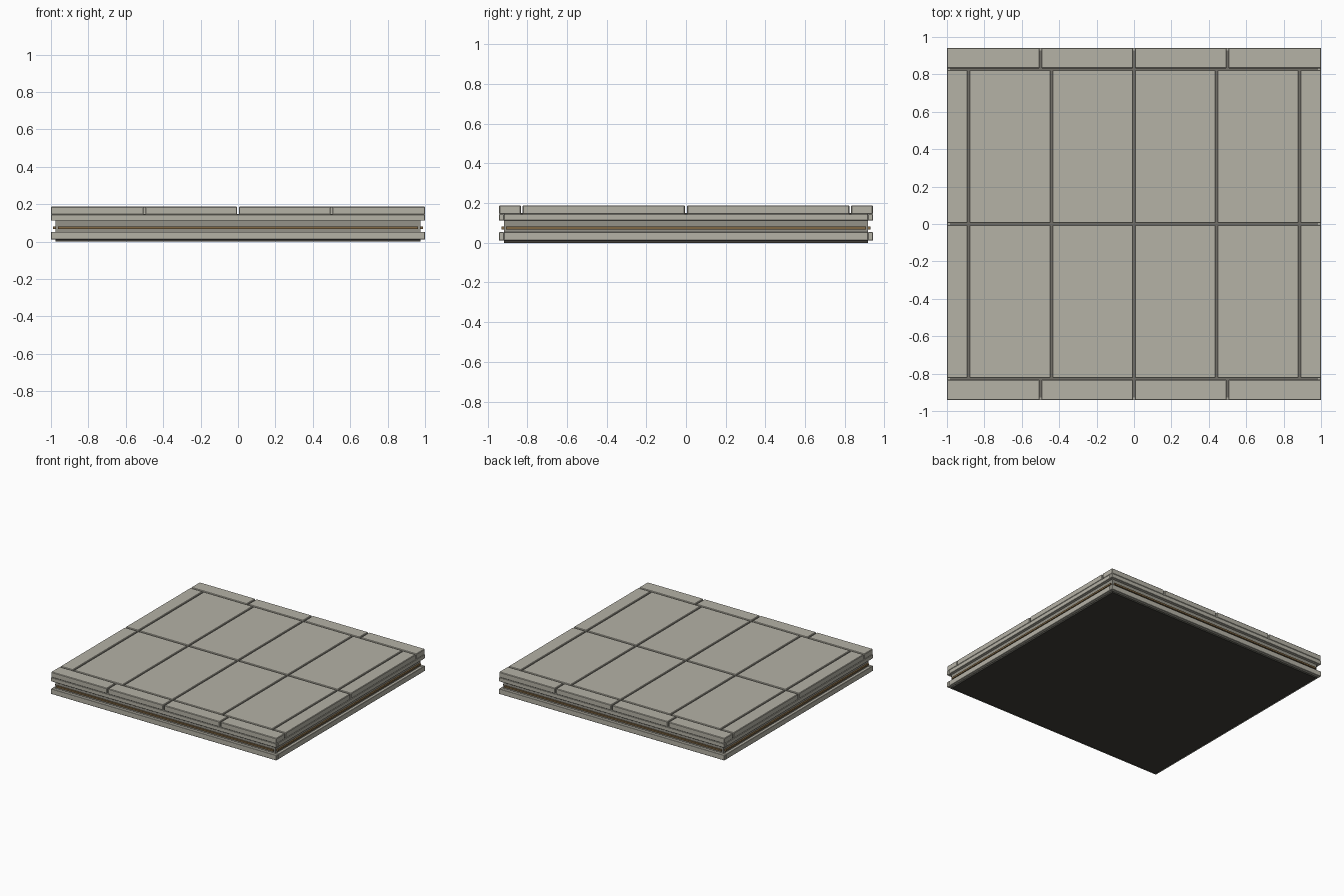
import bpy, bmesh

if "Cube" in bpy.data.objects:
    bpy.data.objects.remove(bpy.data.objects["Cube"])


def material(name, rgb):
    m = bpy.data.materials.new(name)
    m.diffuse_color = (*rgb, 1)
    m.use_nodes = True
    m.node_tree.nodes["Principled BSDF"].inputs["Base Color"].default_value = m.diffuse_color
    return m


STONE = material("stone", (0.46, 0.445, 0.38))
JOINT = material("joint", (0.17, 0.16, 0.14))
CORE = material("core_stone", (0.30, 0.29, 0.25))
BASE = material("dark_base", (0.05, 0.048, 0.04))
BRASS = material("bronze", (0.22, 0.14, 0.06))


def block(name, x, y, z, mat, bevel=0.0):
    """Box given by its (min, max) range on each axis, with optional chamfer."""
    bm = bmesh.new()
    bmesh.ops.create_cube(bm, size=1)
    for v in bm.verts:
        v.co = [r[0] if c < 0 else r[1] for c, r in zip(v.co, (x, y, z))]
    me = bpy.data.meshes.new(name)
    bm.to_mesh(me)
    bm.free()
    me.materials.append(mat)
    ob = bpy.data.objects.new(name, me)
    bpy.context.collection.objects.link(ob)
    if bevel:
        mod = ob.modifiers.new("chamfer", "BEVEL")
        mod.width = bevel
        mod.segments = 1
    return ob


def span(a, b, sign):
    return (a, b) if sign > 0 else (-b, -a)


CX, CY = 0.976, 0.917      # core half sizes
OX, OY = 1.0, 0.942        # outer half sizes

# Dark underside, recessed core and the bed beneath the paving
block("base_plate", (-CX, CX), (-CY, CY), (0, 0.012), BASE)
block("core", (-CX, CX), (-CY, CY), (0.012, 0.144), CORE)
block("joint_bed", (-0.985, 0.985), (-0.927, 0.927), (0.144, 0.149), JOINT)

# Ring mouldings and bronze strips on all four sides
for s, fb, lr in ((-1, "front", "left"), (1, "back", "right")):
    for name, z in (("plinth", (0.011, 0.053)), ("cornice", (0.112, 0.144))):
        block(f"{name}_{fb}", (-OX, OX), span(CY, OY, s), z, STONE, 0.002)
        block(f"{name}_{lr}", span(CX, OX, s), (-CY, CY), z, STONE, 0.002)
    strip = (0.068, 0.081)
    block(f"strip_{fb}", (-0.963, 0.963), span(CY, 0.93, s), strip, BRASS)
    block(f"strip_{lr}", span(CX, 0.988, s), (-0.907, 0.907), strip, BRASS)

# Paving: border slabs, edge slabs and the central four by two field
TOP = (0.144, 0.188)
G = 0.005
for sy in (-1, 1):
    for i in range(4):
        x0 = -1 + i * 0.5
        lo = x0 if i == 0 else x0 + G
        hi = x0 + 0.5 if i == 3 else x0 + 0.5 - G
        block("border_slab", (lo, hi), span(0.832, OY, sy), TOP, STONE, 0.004)
    for sx in (-1, 1):
        block("edge_slab", span(0.89, OX, sx), span(G, 0.824, sy), TOP, STONE, 0.004)
        for a, b in ((G, 0.436), (0.446, 0.88)):
            block("field_slab", span(a, b, sx), span(G, 0.824, sy), TOP, STONE, 0.004)
